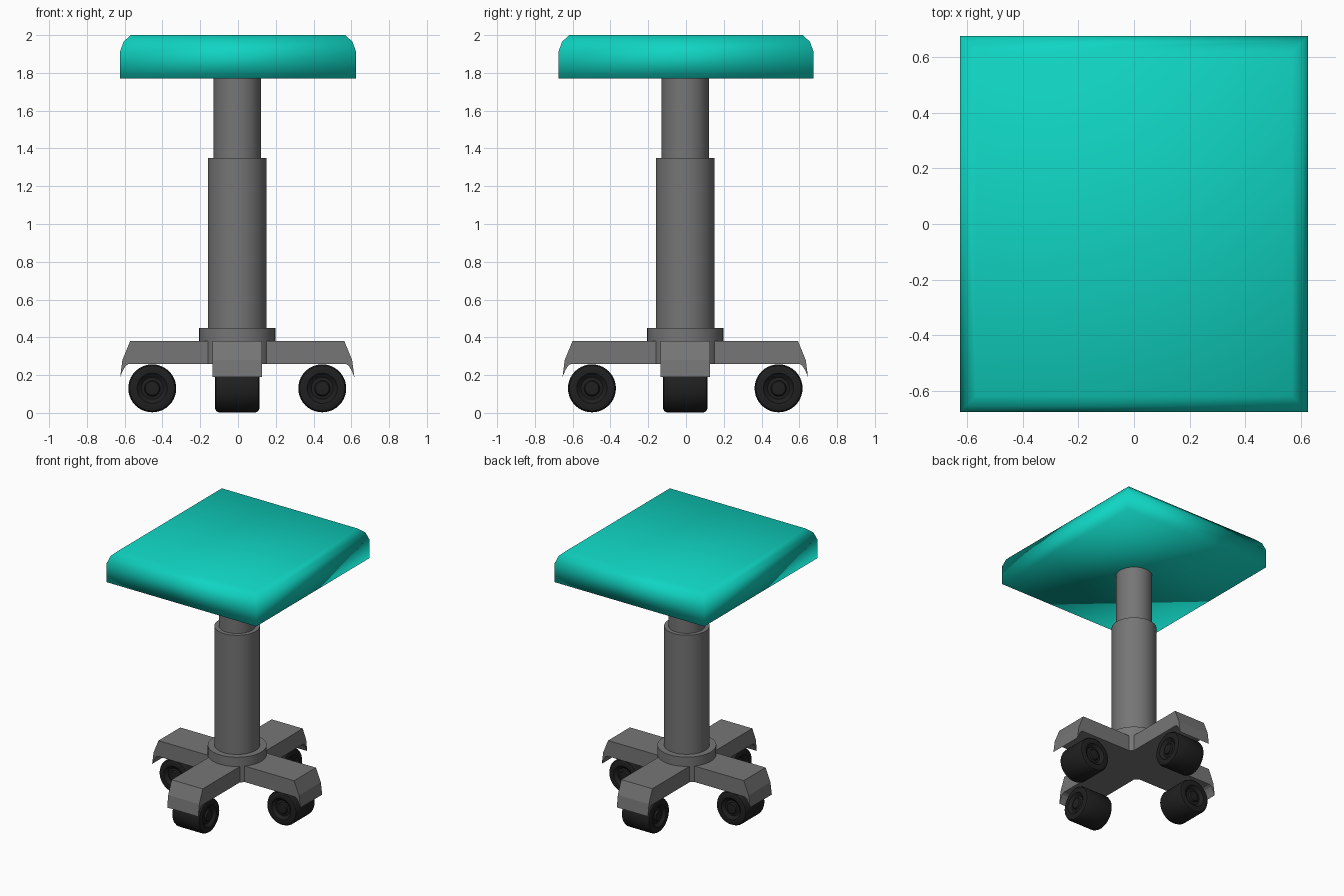
import bpy
import bmesh
import math
from mathutils import Matrix, Vector

if "Cube" in bpy.data.objects:
    bpy.data.objects.remove(bpy.data.objects["Cube"], do_unlink=True)

CENTRE = Vector((-0.004, -0.004, 0))


def make_material(name, colour):
    mat = bpy.data.materials.new(name)
    mat.use_nodes = True
    mat.diffuse_color = (*colour, 1)
    mat.node_tree.nodes["Principled BSDF"].inputs["Base Color"].default_value = (*colour, 1)
    return mat


teal = make_material("teal cushion", (0.005, 0.66, 0.54))
grey = make_material("grey metal", (0.18, 0.18, 0.18))
black = make_material("black rubber", (0.014, 0.014, 0.014))


def finish(bm, name, mat, angle=None):
    bmesh.ops.recalc_face_normals(bm, faces=bm.faces)
    mesh = bpy.data.meshes.new(name)
    bm.to_mesh(mesh)
    bm.free()
    mesh.materials.append(mat)
    obj = bpy.data.objects.new(name, mesh)
    bpy.context.collection.objects.link(obj)
    if angle:
        bpy.ops.object.select_all(action="DESELECT")
        obj.select_set(True)
        bpy.context.view_layer.objects.active = obj
        bpy.ops.object.shade_smooth_by_angle(angle=math.radians(angle))
    return obj


def loft(bm, rings):
    """Skin a stack of equal point rings and cap both ends."""
    loops = [[bm.verts.new(p) for p in ring] for ring in rings]
    count = len(loops[0])
    for a, b in zip(loops, loops[1:]):
        for i in range(count):
            j = (i + 1) % count
            bm.faces.new((a[i], a[j], b[j], b[i]))
    bm.faces.new(loops[0][::-1])
    bm.faces.new(loops[-1])


def lathe(name, profile, mat, transform, angle=35, sides=48):
    """Turn a (radius, height) profile around z, then place it."""
    bm = bmesh.new()
    turn = [math.tau * i / sides for i in range(sides)]
    loft(bm, [[(r * math.cos(t), r * math.sin(t), h) for t in turn] for r, h in profile])
    bm.transform(transform)
    return finish(bm, name, mat, angle)


# Cushion: square corners in plan, rounded over along the top, fully smooth
bm = bmesh.new()
rings = []
for inset, z in ((0, 1.77), (0, 1.91), (0.02, 1.965), (0.058, 2.0)):
    x, y = 0.626 - inset, 0.676 - inset
    rings.append([(-x, -y, z), (x, -y, z), (x, y, z), (-x, y, z)])
loft(bm, rings)
finish(bm, "seat", teal, 180)

# Telescopic column and hub
place = Matrix.Translation(CENTRE)
lathe("upper_column", [(0.126, 1.3), (0.126, 1.775)], grey, place)
lathe("lower_column", [(0.156, 0.4), (0.156, 1.35)], grey, place)
lathe("hub", [(0.202, 0.26), (0.202, 0.45)], grey, place)

# Wheel half profile, from the hub cap out to the middle of the tread
half = [(0.015, 0.114), (0.036, 0.112), (0.042, 0.100), (0.058, 0.097),
        (0.068, 0.104), (0.080, 0.116), (0.105, 0.118), (0.120, 0.112), (0.127, 0.098)]
wheel_profile = half + [(r, -h) for r, h in reversed(half)]

# Four legs with a drooping end lip, each over one wheel
sides = (("left", 0, 0.62, 0.45), ("back", 90, 0.65, 0.494),
         ("right", 180, 0.62, 0.45), ("front", 270, 0.65, 0.494))
for side, degrees, reach, wheel_at in sides:
    spin = place @ Matrix.Rotation(math.radians(degrees), 4, "Z")

    outline = [(0.12, 0.26), (reach - 0.047, 0.26), (reach - 0.03, 0.25),
               (reach - 0.015, 0.225), (reach, 0.19), (reach - 0.012, 0.28),
               (reach - 0.053, 0.38), (0.12, 0.38)]
    bm = bmesh.new()
    loft(bm, [[(x, y, z) for x, z in outline] for y in (-0.13, 0.13)])
    bm.transform(spin)
    finish(bm, side + "_leg", grey)

    upright = Matrix.Translation((wheel_at, 0, 0.13)) @ Matrix.Rotation(math.pi / 2, 4, "X")
    lathe(side + "_wheel", wheel_profile, black, spin @ upright, 40, 40)
